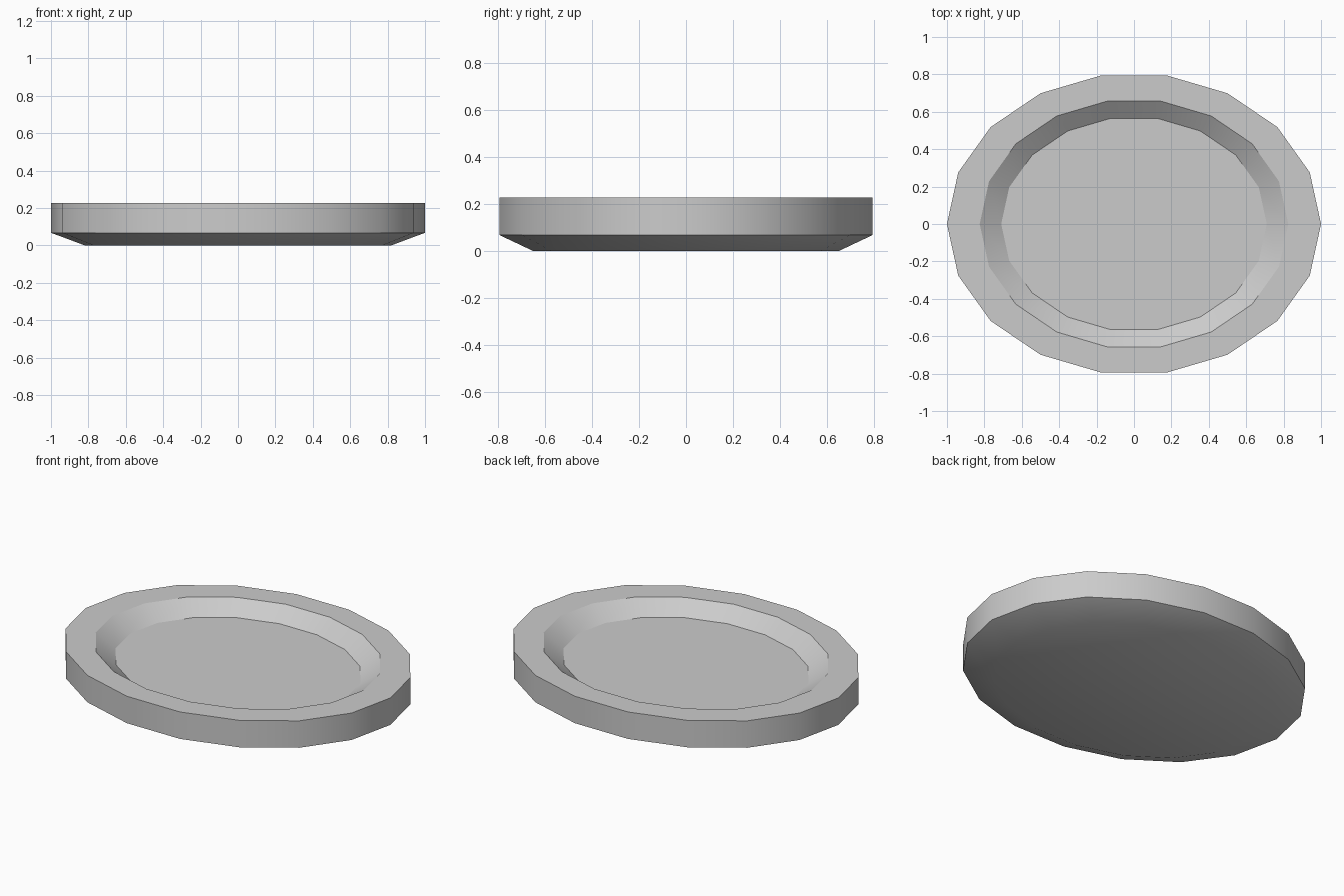
import bpy, bmesh
from math import sin, cos, tau, radians

if "Cube" in bpy.data.objects:
    bpy.data.objects.remove(bpy.data.objects["Cube"])

SIDES = 18
# Rings from the underside, around the rim, to the sunken floor: (x radius, y radius, z)
PROFILE = [
    (0.82, 0.663, 0.0),
    (1.00, 0.807, 0.067),
    (1.00, 0.807, 0.227),
    (0.825, 0.667, 0.227),
    (0.71, 0.574, 0.152),
]

# Oval dish: bridged rings with a cap at each end
bm = bmesh.new()
rings = [[bm.verts.new((rx * cos(tau * i / SIDES), ry * sin(tau * i / SIDES), z))
          for i in range(SIDES)] for rx, ry, z in PROFILE]
for a, b in zip(rings, rings[1:]):
    for i in range(SIDES):
        j = (i + 1) % SIDES
        bm.faces.new((a[i], a[j], b[j], b[i]))
bm.faces.new(rings[0][::-1])
bm.faces.new(rings[-1])
bmesh.ops.recalc_face_normals(bm, faces=bm.faces[:])

mesh = bpy.data.meshes.new("oval_dish")
bm.to_mesh(mesh)
bm.free()
dish = bpy.data.objects.new("oval_dish", mesh)
bpy.context.collection.objects.link(dish)

# Smooth walls, crisp rims
bpy.context.view_layer.objects.active = dish
dish.select_set(True)
bpy.ops.object.shade_smooth_by_angle(angle=radians(30))
